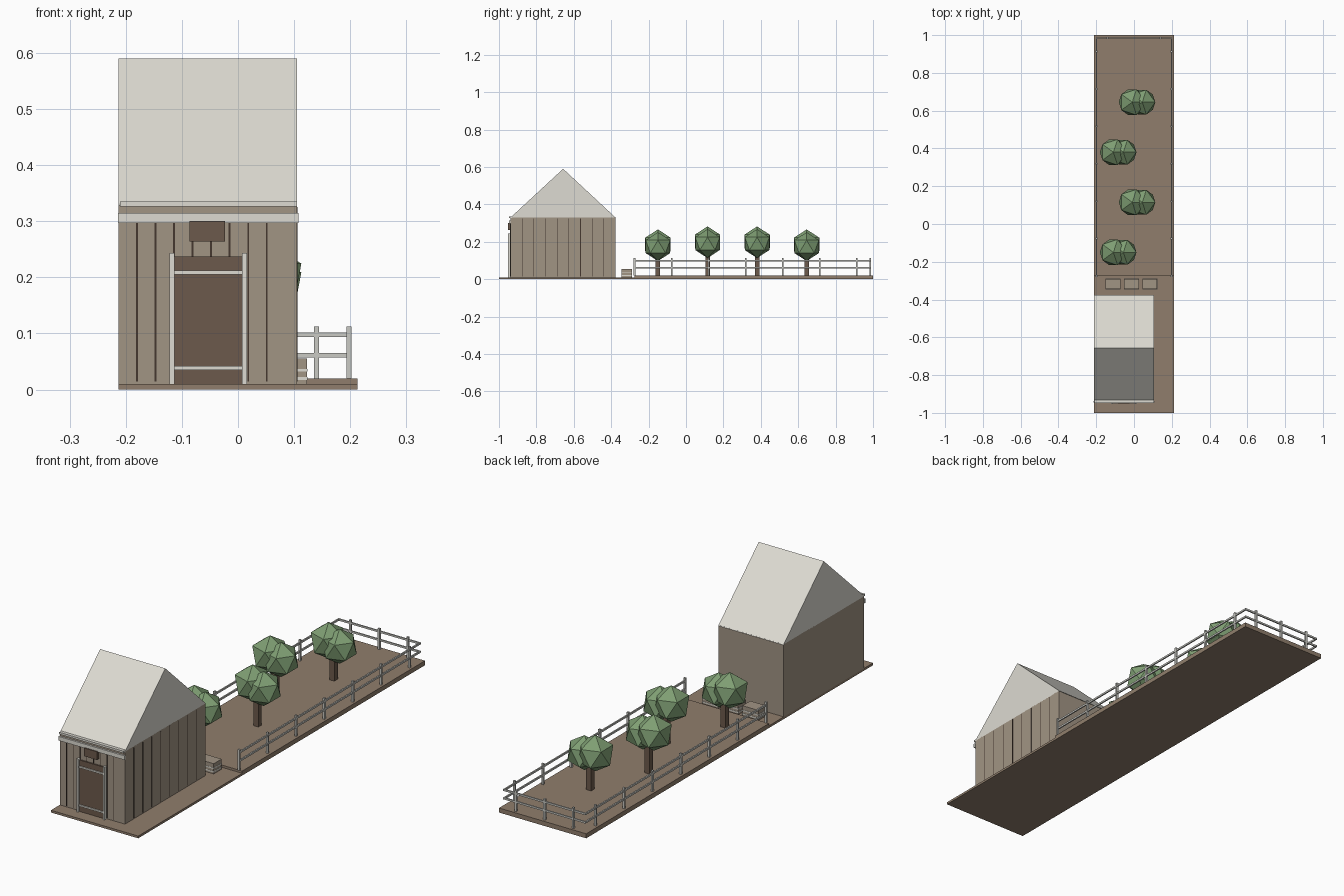
import bpy, bmesh
from mathutils import Matrix, Vector

if "Cube" in bpy.data.objects:
    bpy.data.objects.remove(bpy.data.objects["Cube"])


def material(name, r, g, b):
    m = bpy.data.materials.new(name)
    m.diffuse_color = tuple((c / 255) ** 2.2 for c in (r, g, b)) + (1,)
    m.use_nodes = True
    m.node_tree.nodes["Principled BSDF"].inputs["Base Color"].default_value = m.diffuse_color
    return m


SOIL = material("soil", 143, 125, 108)
WOOD = material("plank_wood", 160, 147, 131)
DARK = material("dark_wood", 108, 90, 77)
GAP = material("board_gap", 70, 58, 50)
PALE = material("pale_trim", 220, 218, 209)
FENCE = material("fence_grey", 200, 200, 194)
LEAF = material("leaf_green", 125, 156, 114)


def finish(name, bm, mat):
    bmesh.ops.recalc_face_normals(bm, faces=bm.faces)
    me = bpy.data.meshes.new(name)
    bm.to_mesh(me)
    bm.free()
    me.materials.append(mat)
    ob = bpy.data.objects.new(name, me)
    bpy.context.collection.objects.link(ob)
    return ob


def boxes(name, mat, items):
    """One object from boxes given as (x0, x1, y0, y1, z0, z1)."""
    bm = bmesh.new()
    for x0, x1, y0, y1, z0, z1 in items:
        c = Vector((x0 + x1, y0 + y1, z0 + z1)) / 2
        s = Matrix.Diagonal((x1 - x0, y1 - y0, z1 - z0, 1))
        bmesh.ops.create_cube(bm, size=1, matrix=Matrix.Translation(c) @ s)
    return finish(name, bm, mat)


# Ground slab and raised orchard bed
boxes("ground", SOIL, [(-.213, .213, -1, 1, 0, .01)])
boxes("orchard_bed", SOIL, [(-.213, .213, -.275, 1, .01, .02)])

# House body
X0, X1, Y0, Y1 = -.213, .105, -.938, -.377
boxes("house_walls", WOOD, [(X0, X1, Y0, Y1, .01, .33)])

# Gable roof prism, ridge along x
bm = bmesh.new()
tri = [bm.verts.new((X0, y, z)) for y, z in ((Y0 - .002, .328), (Y1 + .002, .328), (-.657, .59))]
face = bm.faces.new(tri)
ext = bmesh.ops.extrude_face_region(bm, geom=[face], use_keep_orig=True)
bmesh.ops.translate(bm, vec=(X1 - X0, 0, 0),
                    verts=[v for v in ext["geom"] if isinstance(v, bmesh.types.BMVert)])
finish("roof", bm, PALE)

# Dark joints between the boards on the front and right walls
boxes("front_board_joints", GAP,
      [(x - .0015, x + .0015, Y0 - .002, Y0 + .002, .014, .3)
       for x in (-.18 + .033 * i for i in range(8))])
step = (Y1 - Y0) / 9
boxes("side_board_joints", GAP,
      [(X1 - .002, X1 + .001, Y0 + step * i - .0015, Y0 + step * i + .0015, .014, .325)
       for i in range(1, 9)])

# Front trims under the eave
boxes("fascia", PALE, [(-.214, .108, -.946, Y0, .297, .315)])
boxes("gutter", PALE, [(-.21, .105, -.947, -.93, .326, .335)])

# Door, frame and sign board
boxes("door", DARK, [(-.113, .007, -.944, Y0, .01, .237)])
boxes("door_frame", PALE,
      [(-.122, -.113, -.953, Y0, .01, .243), (.007, .016, -.953, Y0, .01, .243),
       (-.113, .007, -.949, Y0, .205, .212), (-.113, .007, -.949, Y0, .035, .042)])
boxes("sign_board", DARK, [(-.086, -.023, -.951, Y0, .264, .3)])

# Crates behind the house, with pale slat lines
for i, x in enumerate((-.111, -.013, .084)):
    boxes(f"crate_{i + 1}", WOOD, [(x - .039, x + .039, -.345, -.29, .01, .055)])
    boxes(f"crate_slats_{i + 1}", PALE,
          [(x - .04, x + .04, -.346, -.289, z, z + .005) for z in (.017, .032)])

# Fence: two long sides and the back
posts, rails = [], []
h = .0045
for x in (-.198, .198):
    for i in range(7):
        y = -.275 + .198 * i
        posts.append((x - h, x + h, y - h, y + h, .02, .112))
    for z in (.061, .098):
        rails.append((x - .003, x + .003, -.275, .988, z - .004, z + .004))
for x in (-.14, 0, .14):
    posts.append((x - h, x + h, .985 - h, .985 + h, .02, .112))
for z in (.061, .098):
    rails.append((-.2, .2, .982, .988, z - .004, z + .004))
boxes("fence_posts", FENCE, posts)
boxes("fence_rails", FENCE, rails)

# Trees: square trunk and two overlapping icosahedra
for i, (x, y, z) in enumerate(((-.085, -.15, .186), (.015, .115, .202),
                               (-.085, .38, .202), (.015, .645, .186))):
    boxes(f"trunk_{i + 1}", DARK, [(x - .012, x + .012, y - .012, y + .012, .02, .15)])
    bm = bmesh.new()
    for dx, dz, r in ((-.024, 0, .08), (.029, -.012, .077)):
        bmesh.ops.create_icosphere(bm, subdivisions=1, radius=r,
                                   matrix=Matrix.Translation((x + dx, y, z + dz)))
    finish(f"foliage_{i + 1}", bm, LEAF)
